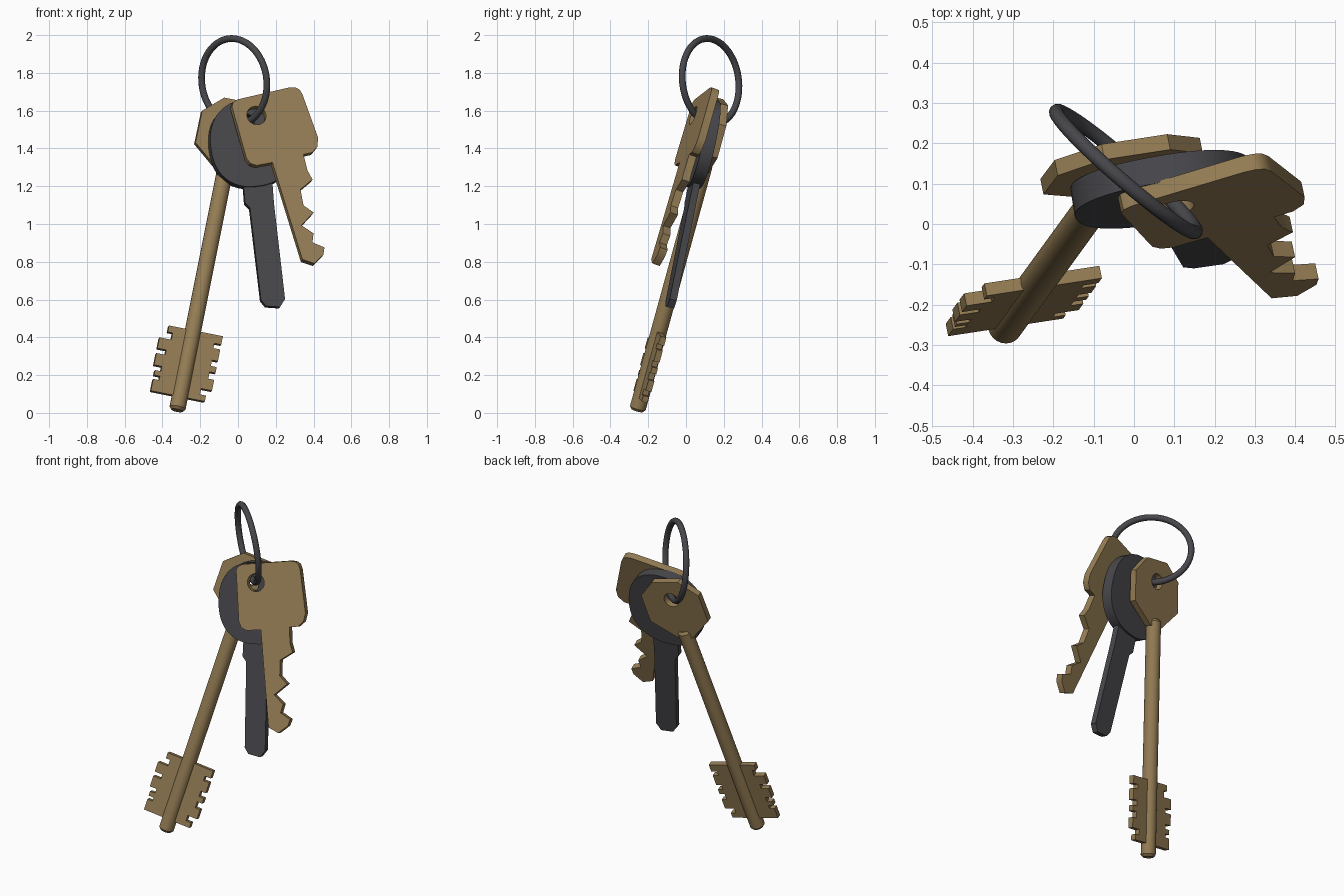
import bpy, bmesh, math
from mathutils import Vector, Matrix

if "Cube" in bpy.data.objects:
    bpy.data.objects.remove(bpy.data.objects["Cube"])

S = 188.9  # drawing units per model unit


def material(name, rgb):
    m = bpy.data.materials.new(name)
    m.diffuse_color = (*rgb, 1)
    m.use_nodes = True
    m.node_tree.nodes["Principled BSDF"].inputs["Base Color"].default_value = m.diffuse_color
    return m


brass = material("brass", (0.30, 0.205, 0.09))
steel = material("dark steel", (0.064, 0.062, 0.070))


def finish(bm, name, mat):
    bmesh.ops.recalc_face_normals(bm, faces=bm.faces)
    me = bpy.data.meshes.new(name)
    bm.to_mesh(me)
    bm.free()
    ob = bpy.data.objects.new(name, me)
    bpy.context.collection.objects.link(ob)
    me.materials.append(mat)
    bpy.ops.object.select_all(action='DESELECT')
    bpy.context.view_layer.objects.active = ob
    ob.select_set(True)
    bpy.ops.object.shade_smooth_by_angle(angle=math.radians(35))
    return ob


class Plane:
    """Tilted key plane y = a + b*x + c*z, drawn on in front-view units."""
    def __init__(self, a, b, c):
        self.a, self.b, self.c = a, b, c
        self.back = Vector((-b, 1, -c)).normalized()

    def at(self, p):
        x, z = (p[0] - 238.5) / S, (413.5 - p[1]) / S
        return Vector((x, self.a + self.b * x + self.c * z, z))


def plate(name, plane, outline, offset, thick, mat, hole=None, radius=0.045):
    """Flat plate with an optional round hole, thickened towards the back."""
    loops = [[plane.at(p) for p in outline]]
    if hole:
        u = Vector((1, plane.b, 0)).normalized()
        v = plane.back.cross(u)
        c = plane.at(hole)
        loops.append([c + radius * (u * math.cos(k * math.tau / 24) + v * math.sin(k * math.tau / 24))
                      for k in range(24)])
    bm = bmesh.new()
    edges = []
    for loop in loops:
        vs = [bm.verts.new(p + plane.back * offset) for p in loop]
        edges += [bm.edges.new((vs[i - 1], vs[i])) for i in range(len(vs))]
    bmesh.ops.triangle_fill(bm, edges=edges, use_beauty=True, normal=-plane.back)
    ext = bmesh.ops.extrude_face_region(bm, geom=bm.faces[:])
    moved = [g for g in ext["geom"] if isinstance(g, bmesh.types.BMVert)]
    bmesh.ops.translate(bm, verts=moved, vec=plane.back * thick)
    return finish(bm, name, mat)


# Split ring: torus leaning slightly
e1 = Vector((0.756, -0.654, 0)).normalized()
up = Vector((-0.06, -0.08, 1)).normalized()
e3 = e1.cross(up)
bm = bmesh.new()
N, M = 64, 12
grid = []
for i in range(N):
    a = i * math.tau / N
    d = e1 * math.cos(a) + up * math.sin(a)
    grid.append([bm.verts.new(Vector((-0.02, 0.13, 1.755)) + d * (0.228 + 0.018 * math.cos(t))
                              + e3 * 0.018 * math.sin(t))
                 for t in (j * math.tau / M for j in range(M))])
for i in range(N):
    for j in range(M):
        bm.faces.new((grid[i - 1][j - 1], grid[i][j - 1], grid[i][j], grid[i - 1][j]))
finish(bm, "key_ring", steel)

# Front brass key: square bow and toothed blade in one plate
plate("front_key", Plane(-0.551, 0.217, 0.36), [
    (232.5, 107), (233.5, 103), (238, 100), (290, 88), (296, 88), (300, 90), (303, 95),
    (318.5, 138), (318, 147), (313, 153), (304, 155), (308, 171), (313, 180), (301, 190),
    (304, 206), (314, 213), (302, 226), (314, 234), (313, 243), (325, 248), (324, 255),
    (315, 264), (303, 260), (273, 163), (257, 166), (251, 164), (247, 159)],
    0, 0.042, brass, hole=(257, 116), radius=0.052)

# Middle dark key: thick rounded bow, thinner blade
mid = Plane(-0.274, 0.16, 0.22)
bow = []
for k in range(48):
    a = k * math.tau / 48
    s = 42 * math.copysign(abs(math.cos(a)) ** 0.87, math.cos(a))
    t = 44 * math.copysign(abs(math.sin(a)) ** 0.87, math.sin(a))
    bow.append((253 + s * 0.993 - t * 0.12, 143 - s * 0.12 - t * 0.993))
plate("middle_key_bow", mid, bow, 0, 0.068, steel, hole=(246, 123), radius=0.048)
plate("middle_key_blade", mid, [
    (244, 178), (246, 203), (251, 208), (262, 300), (267, 306), (281, 307), (286, 299),
    (275, 204), (273, 178)], 0.015, 0.038, steel)

# Back brass key: angular bow, round stem and double-sided bit, drawn along its axis
back = Plane(-0.197, 0.2, 0.235)


def axis(s, t):
    return (231 + 0.98 * s + 0.196 * t, 144 + 0.196 * s - 0.98 * t)


half = [(9, -28), (35, -7), (34.7, 25.7), (15.7, 42.7)]
hexa = half + [(-s, t) for s, t in reversed(half)]
plate("back_key_bow", back, [axis(*p) for p in hexa], -0.02, 0.04, brass,
      hole=axis(0, 20), radius=0.046)


def steps(pairs, start):
    """Stepped edge from (reach, lower end) pairs, top to bottom."""
    out = []
    for s, end in pairs:
        out += [(s, start), (s, end)]
        start = end
    return out


left = steps([(-25, -198), (-20, -205), (-32, -216), (-23, -221), (-32, -233),
              (-24, -238), (-30, -243), (-24, -247), (-30, -259)], -191.5)
right = steps([(30, -200), (23, -205), (30, -217), (24, -223), (30, -229),
               (24, -236), (30, -247), (19, -253), (25, -259)], -191.5)
plate("back_key_bit", back, [axis(*p) for p in left + right[::-1]], -0.016, 0.032, brass)

# Stem: cylinder with chamfered ends
p0, p1 = back.at(axis(0, -272.5)), back.at(axis(0, -20))
d = (p1 - p0).normalized()
side = d.orthogonal().normalized()
other = d.cross(side)
length = (p1 - p0).length
bm = bmesh.new()
rings = []
for h, r in ((0, 0.031), (0.014, 0.043), (length - 0.014, 0.043), (length, 0.031)):
    rings.append([bm.verts.new(p0 + d * h + r * (side * math.cos(a) + other * math.sin(a)))
                  for a in (k * math.tau / 24 for k in range(24))])
for lo, hi in zip(rings, rings[1:]):
    for k in range(24):
        bm.faces.new((lo[k - 1], lo[k], hi[k], hi[k - 1]))
bm.faces.new(rings[0])
bm.faces.new(rings[-1])
finish(bm, "back_key_stem", brass)
